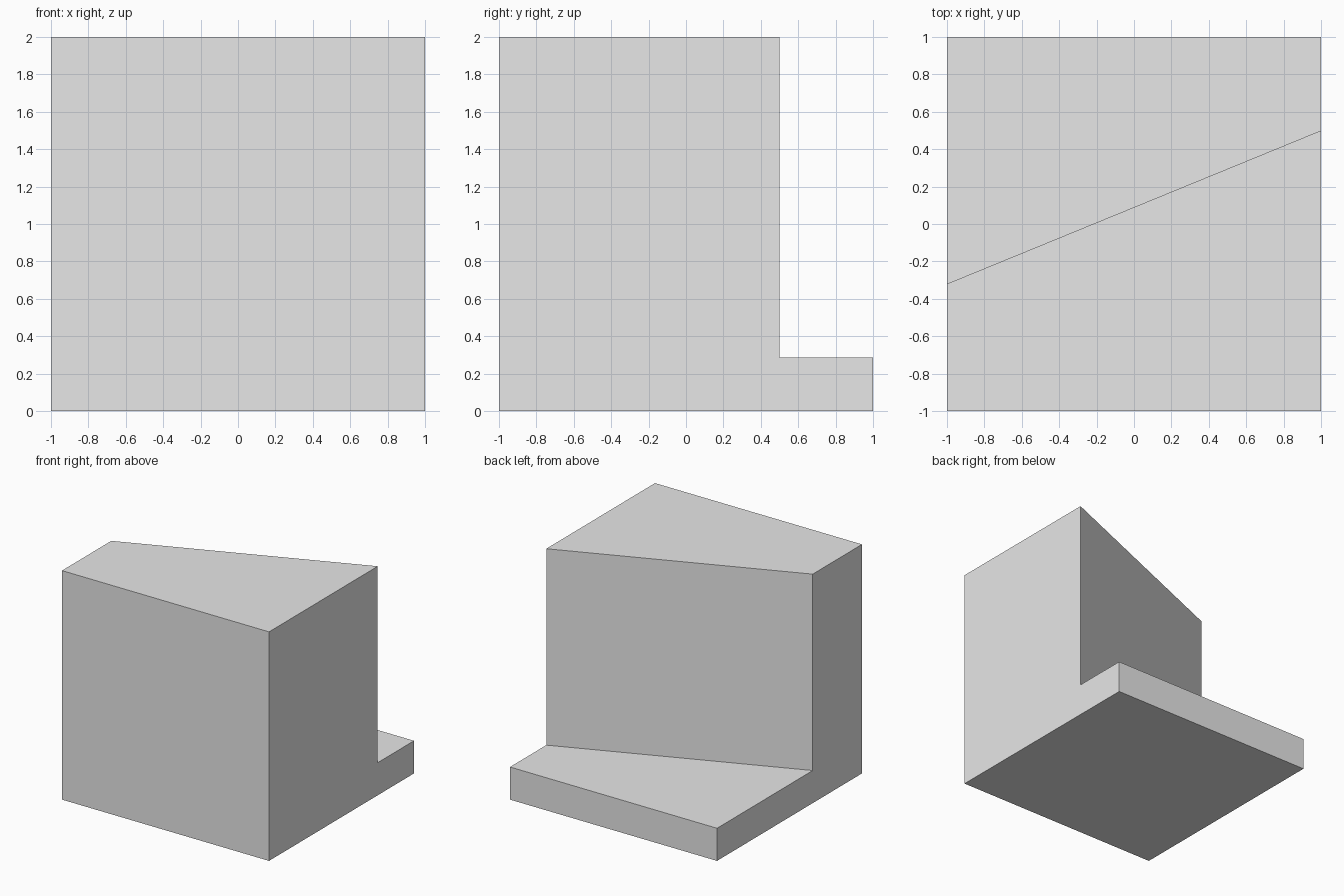
import bpy
import bmesh
from mathutils import Vector

cube = bpy.data.objects.get("Cube")
if cube:
    bpy.data.objects.remove(cube, do_unlink=True)

HEIGHT = 2.0
STEP = 0.285
CUT_RIGHT = Vector((-1, -0.32, 0))
CUT_LEFT = Vector((1, 0.5, 0))

# Plain grey material
grey = bpy.data.materials.new("plain_grey")
grey.use_nodes = True
colour = (0.8, 0.8, 0.8, 1)
grey.diffuse_color = colour
grey.node_tree.nodes["Principled BSDF"].inputs["Base Color"].default_value = colour

# Square footprint, split by the slanting wall line
bm = bmesh.new()
bmesh.ops.create_grid(bm, x_segments=1, y_segments=1, size=1)
along = CUT_LEFT - CUT_RIGHT
bmesh.ops.bisect_plane(bm, geom=bm.verts[:] + bm.edges[:] + bm.faces[:],
                       plane_co=CUT_RIGHT, plane_no=Vector((-along.y, along.x, 0)))


def raise_faces(faces, height):
    """Extrude faces straight up and return the new top faces."""
    result = bmesh.ops.extrude_face_region(bm, geom=faces, use_keep_orig=height == STEP)
    verts = [g for g in result["geom"] if isinstance(g, bmesh.types.BMVert)]
    tops = [g for g in result["geom"] if isinstance(g, bmesh.types.BMFace)]
    bmesh.ops.translate(bm, verts=verts, vec=(0, 0, height))
    if height != STEP:
        bmesh.ops.delete(bm, geom=faces, context="FACES_ONLY")
    return tops


# Low step over the whole footprint, then the tall front block
step_tops = raise_faces(bm.faces[:], STEP)
front_top = min(step_tops, key=lambda f: f.calc_center_median().y)
raise_faces([front_top], HEIGHT - STEP)

# Merge flat neighbours into single clean faces
bmesh.ops.dissolve_limit(bm, angle_limit=0.01, verts=bm.verts[:], edges=bm.edges[:])
bmesh.ops.recalc_face_normals(bm, faces=bm.faces[:])

mesh = bpy.data.meshes.new("stepped_block")
bm.to_mesh(mesh)
bm.free()
mesh.materials.append(grey)
block = bpy.data.objects.new("stepped_block", mesh)
bpy.context.scene.collection.objects.link(block)
